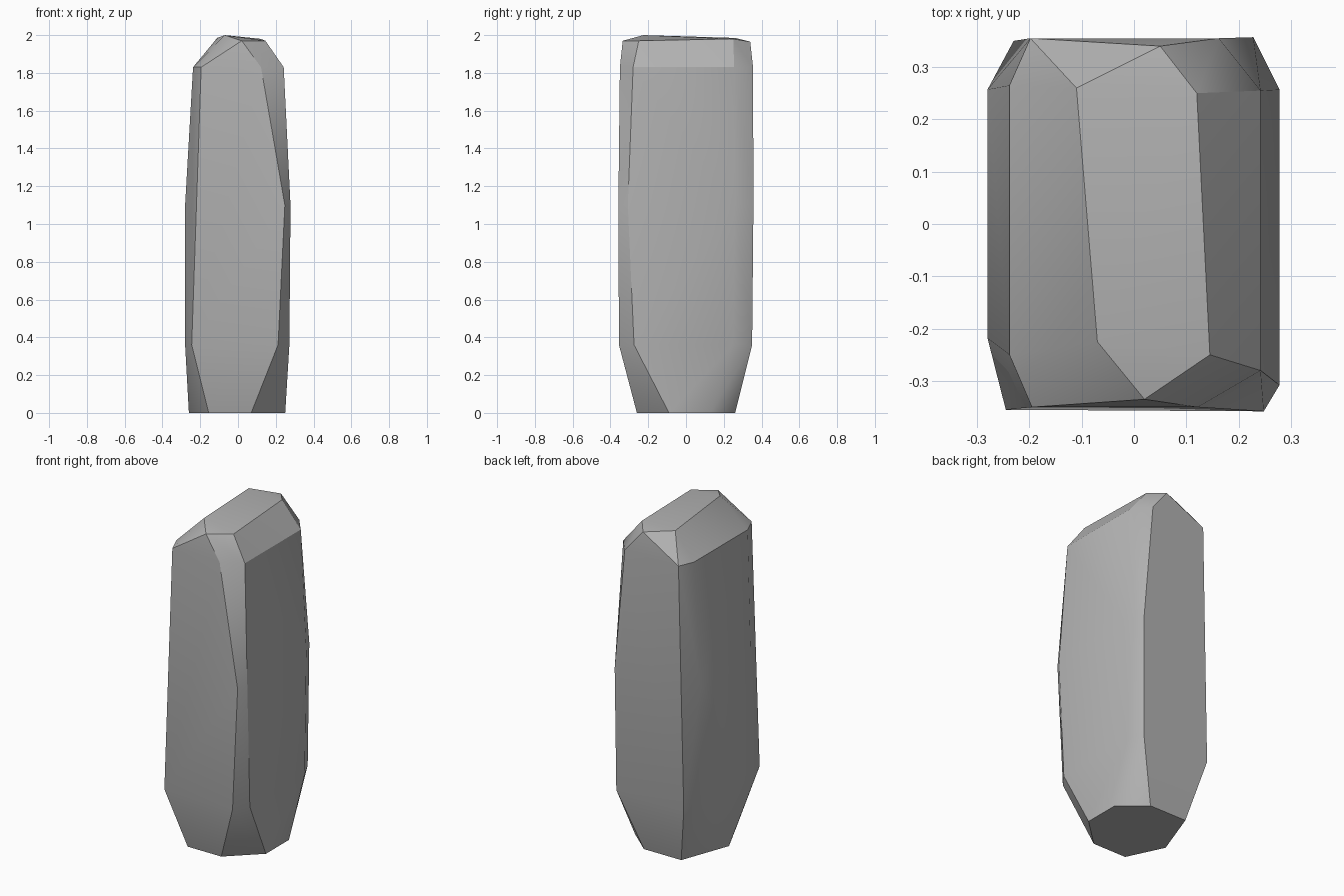
import bpy
import bmesh
from math import radians

default_cube = bpy.data.objects.get("Cube")
if default_cube:
    bpy.data.objects.remove(default_cube, do_unlink=True)


def make_material(name, colour):
    material = bpy.data.materials.new(name)
    material.use_nodes = True
    material.diffuse_color = colour
    shader = material.node_tree.nodes["Principled BSDF"]
    shader.inputs["Base Color"].default_value = colour
    shader.inputs["Roughness"].default_value = 0.9
    return material


def chamfered_section(z, x_range, y_range, front_left, front_right, back_right, back_left):
    """Rectangle with its corners cut off; each cut is (along x, along y).
    Left and right are as seen from the front."""
    x0, x1 = x_range
    y0, y1 = y_range
    corners = [
        (x0, y0, 1, 1, front_left),
        (x1, y0, -1, 1, front_right),
        (x1, y1, -1, -1, back_right),
        (x0, y1, 1, -1, back_left),
    ]
    points = []
    for x, y, sx, sy, (cut_x, cut_y) in corners:
        points.append((x + sx * cut_x, y, z))
        points.append((x, y + sy * cut_y, z))
    return points


# Cross-sections from the ground to the shoulder
points = []
points += chamfered_section(0, (-.26, .25), (-.26, .26),
                            (.105, .22), (.18, .17), (.15, .13), (.11, .3))
points += chamfered_section(.36, (-.28, .272), (-.355, .35),
                            (.035, .14), (.06, .08), (.05, .1), (.05, .1))
points += chamfered_section(1.1, (-.28, .278), (-.358, .357),
                            (.085, .14), (.03, .05), (.05, .1), (.08, .1))
points += chamfered_section(1.83, (-.238, .242), (-.35, .355),
                            (.043, .1), (.12, .07), (.08, .1), (.04, .09))

# Slanted crown facet
points += [(-.07, -.225, 2), (.02, -.335, 1.97), (.145, -.25, 1.97),
           (.12, .25, 1.98), (.05, .34, 1.965), (-.11, .26, 1.985)]

# Wrap the sections in a faceted stone skin
bm = bmesh.new()
for point in points:
    bm.verts.new(point)
bmesh.ops.convex_hull(bm, input=bm.verts)
loose = [v for v in bm.verts if not v.link_faces]
bmesh.ops.delete(bm, geom=loose, context="VERTS")
bmesh.ops.dissolve_limit(bm, angle_limit=radians(2), verts=bm.verts, edges=bm.edges)
bmesh.ops.recalc_face_normals(bm, faces=bm.faces)

mesh = bpy.data.meshes.new("standing_stone")
bm.to_mesh(mesh)
bm.free()
mesh.materials.append(make_material("stone grey", (.45, .45, .45, 1)))

stone = bpy.data.objects.new("standing_stone", mesh)
bpy.context.collection.objects.link(stone)
bpy.ops.object.select_all(action="DESELECT")
stone.select_set(True)
bpy.context.view_layer.objects.active = stone
bpy.ops.object.shade_smooth_by_angle(angle=radians(30))
